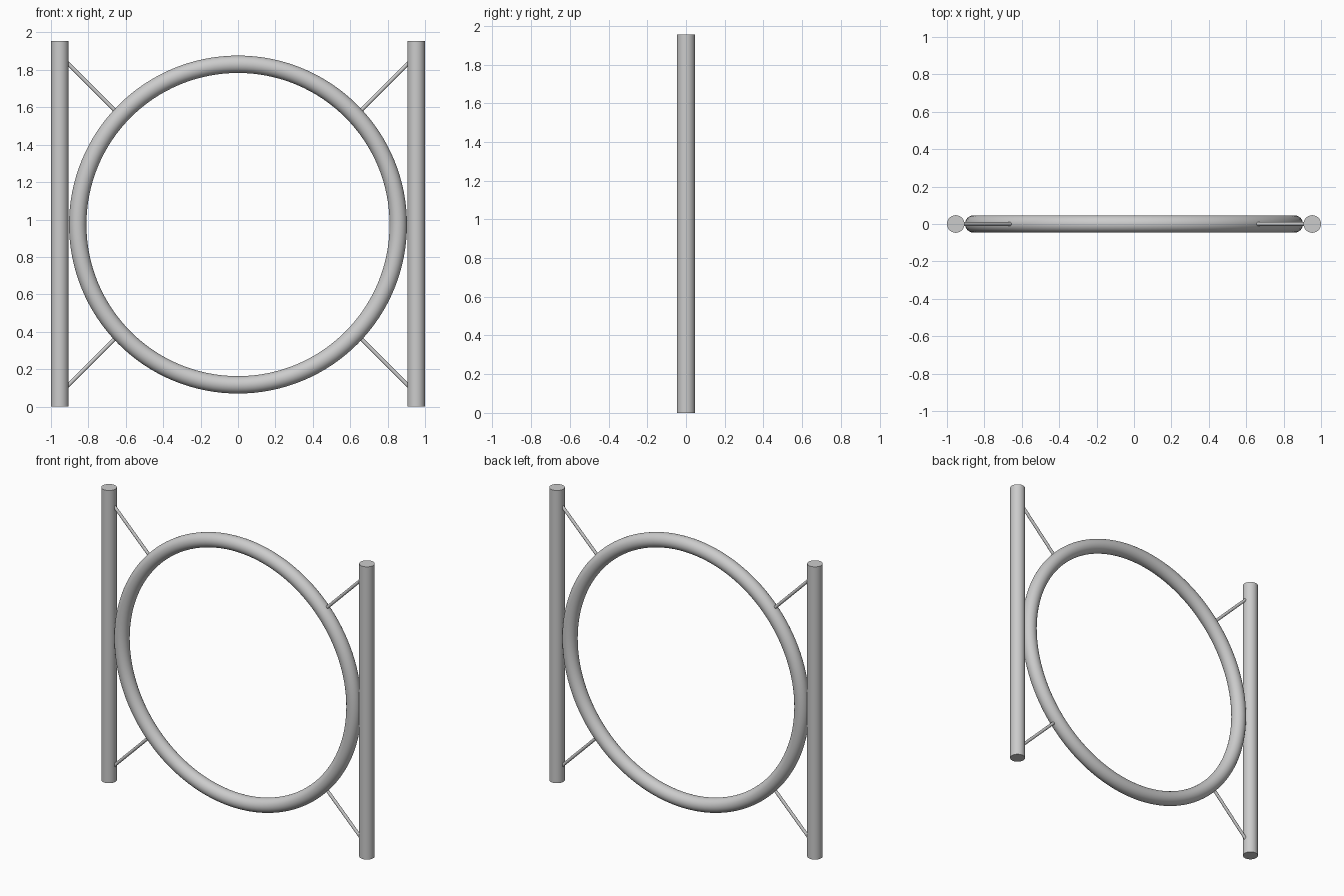
import bpy, math
from mathutils import Vector

if "Cube" in bpy.data.objects:
    bpy.data.objects.remove(bpy.data.objects["Cube"])

grey = bpy.data.materials.new("light grey metal")
grey.diffuse_color = (0.6, 0.6, 0.6, 1)
grey.use_nodes = True
grey.node_tree.nodes["Principled BSDF"].inputs["Base Color"].default_value = grey.diffuse_color

HEIGHT = 1.955
MID = 0.973
POST_R = 0.047
POST_X = 1 - POST_R


def finish(name):
    obj = bpy.context.object
    obj.name = name
    obj.data.materials.append(grey)
    bpy.ops.object.shade_smooth_by_angle(angle=math.radians(40))
    return obj


def rod(name, a, b, radius, sides):
    a, b = Vector(a), Vector(b)
    d = b - a
    bpy.ops.mesh.primitive_cylinder_add(
        vertices=sides, radius=radius, depth=d.length, location=(a + b) / 2,
        rotation=d.to_track_quat('Z', 'Y').to_euler())
    return finish(name)


# Large upright ring
bpy.ops.mesh.primitive_torus_add(
    major_radius=0.857, minor_radius=0.0465, major_segments=128,
    minor_segments=32, location=(0, 0, MID), rotation=(math.pi / 2, 0, 0))
finish("ring")

for side, sx in (("left", -1), ("right", 1)):
    # Upright post touching the ring
    rod(f"{side}_post", (sx * POST_X, 0, 0), (sx * POST_X, 0, HEIGHT), POST_R, 48)
    # Thin diagonal braces between post and ring
    for level, sz in (("lower", -1), ("upper", 1)):
        rod(f"{side}_{level}_brace",
            (sx * 0.925, 0, MID + sz * 0.877),
            (sx * 0.64, 0, MID + sz * 0.592), 0.01, 20)
